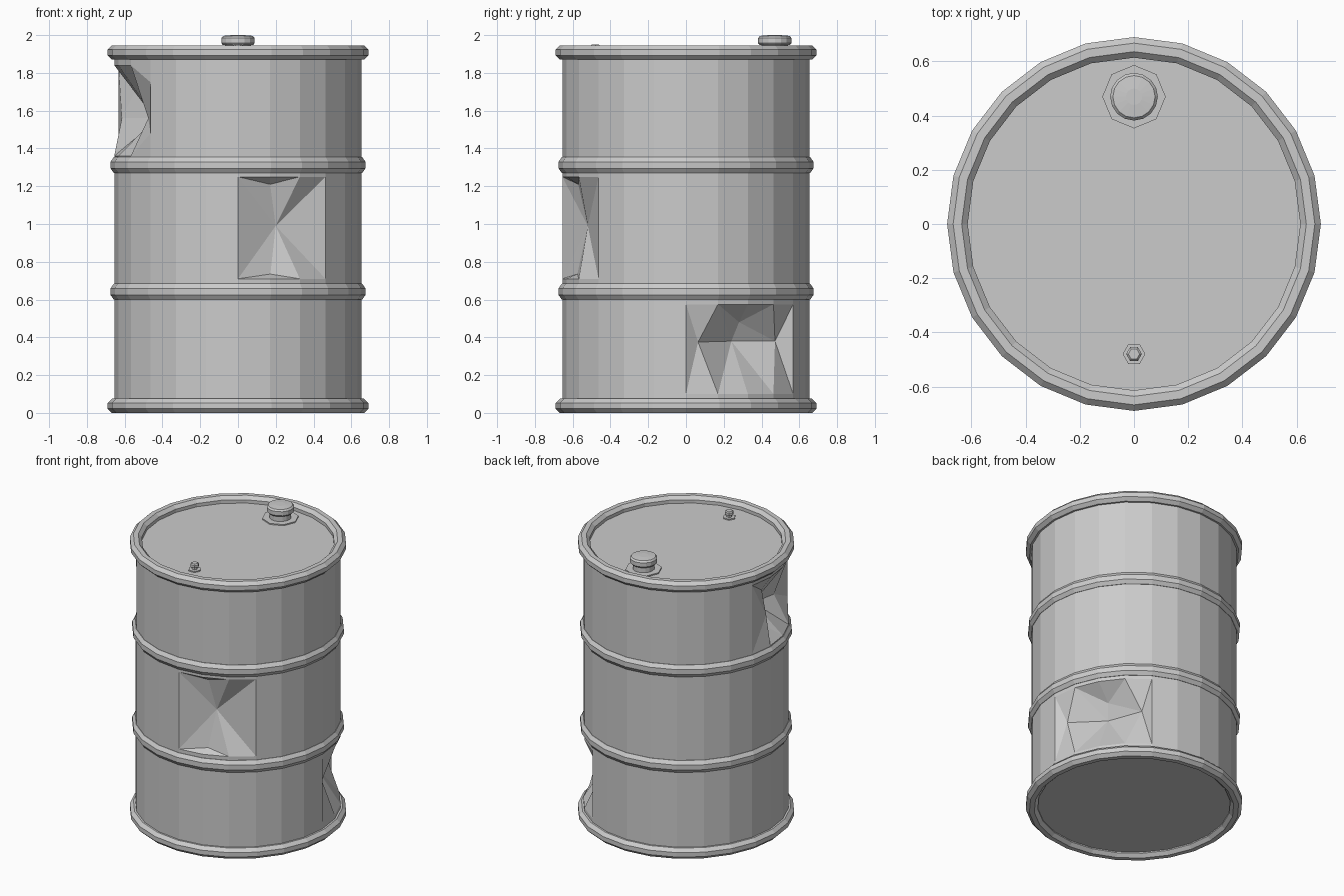
import bpy, bmesh
from math import sin, cos, pi, radians
from mathutils import Vector
from mathutils.geometry import delaunay_2d_cdt

if "Cube" in bpy.data.objects:
    bpy.data.objects.remove(bpy.data.objects["Cube"])

SIDES, R = 24, 0.655


def finish(name, bm):
    bmesh.ops.remove_doubles(bm, verts=bm.verts, dist=1e-5)
    bmesh.ops.recalc_face_normals(bm, faces=bm.faces)
    me = bpy.data.meshes.new(name)
    bm.to_mesh(me)
    bm.free()
    ob = bpy.data.objects.new(name, me)
    bpy.context.collection.objects.link(ob)
    return ob


def polar(az, r, z):
    a = radians(az)
    return Vector((r * cos(a), r * sin(a), z))


def lathe(name, profile, sides, closed=False, at=(0, 0), turn=0):
    """Spin an (r, z) profile; open profiles get end caps."""
    bm = bmesh.new()
    off = Vector((at[0], at[1], 0))
    rings = [[bm.verts.new(polar(turn + 360 * i / sides, r, z) + off) for i in range(sides)]
             for r, z in profile]
    pairs = list(zip(rings, rings[1:]))
    if closed:
        pairs.append((rings[-1], rings[0]))
    else:
        bm.faces.new(rings[0][::-1])
        bm.faces.new(rings[-1])
    for a, b in pairs:
        for i in range(sides):
            j = (i + 1) % sides
            bm.faces.new((a[i], a[j], b[j], b[i]))
    return finish(name, bm)


def hoop(name, r, z, w, h):
    prof = [(r + w * cos(pi / 8 + k * pi / 4) / cos(pi / 8),
             z + h * sin(pi / 8 + k * pi / 4) / cos(pi / 8)) for k in range(8)]
    lathe(name, [(min(max(p, r - w), r + w), q) for p, q in prof], SIDES, closed=True)


# Dents: first azimuth, z range, inner points (azimuth, radius, z)
dents = [
    (255, 0.71, 1.25, [(291, 0.557, 0.99), (286.6, 0.595, 1.21), (286.6, 0.60, 0.735)]),
    (0, 0.10, 0.575, [(30, 0.48, 0.38), (55, 0.575, 0.38), (6, 0.61, 0.375), (32, 0.53, 0.48)]),
    (165, 1.36, 1.84, [(195, 0.455, 1.56), (181, 0.615, 1.56), (186, 0.55, 1.70),
                       (187, 0.54, 1.46), (212, 0.56, 1.56),
                       (225, R, 1.75), (225, R, 1.48)]),
]

# Faceted wall with openings left for the dents
bm = bmesh.new()
rows = [0.03, 0.10, 0.575, 0.71, 1.25, 1.36, 1.84, 1.91]
for z0, z1 in zip(rows, rows[1:]):
    for i in range(SIDES):
        az = i * 15
        if any(d[1] == z0 and d[0] <= az < d[0] + 60 for d in dents):
            continue
        bm.faces.new([bm.verts.new(polar(*p)) for p in
                      ((az, R, z0), (az + 15, R, z0), (az + 15, R, z1), (az, R, z1))])
# Dented panels, triangulated in the unrolled plane
for az0, z0, z1, inner in dents:
    pts = [(az0 + 15 * k, R, z) for z in (z0, z1) for k in range(5)] + inner
    flat = [Vector((radians(a) * R, z)) for a, r, z in pts]
    _, _, tris, orig, _, _ = delaunay_2d_cdt(flat, [], [], 0, 1e-6)
    verts = [bm.verts.new(polar(*pts[o[0]])) for o in orig]
    for t in tris:
        bm.faces.new([verts[k] for k in t])
finish("drum_wall", bm)

# Lid and base
lathe("lid", [(0.64, 1.885), (0.64, 1.90)], SIDES)
lathe("base", [(0.64, 0.03), (0.64, 0.045)], SIDES)

# Rims and rolling hoops
for name, z in (("bottom_rim", 0.0375), ("top_rim", 1.9075)):
    hoop(name, 0.652, z, 0.038, 0.0375)
for name, z in (("lower_hoop", 0.642), ("upper_hoop", 1.312)):
    hoop(name, 0.645, z, 0.03, 0.042)

# Large bung with octagonal flange
lathe("bung_flange", [(0.117, 1.895), (0.117, 1.908)], 8, at=(0, 0.47))
lathe("bung_cap", [(0.07, 1.90), (0.07, 1.947), (0.08, 1.947), (0.088, 1.957),
                   (0.088, 1.985), (0.078, 1.996), (0.03, 2.0)], 16, at=(0, 0.47))

# Small vent bolt
lathe("vent_flange", [(0.042, 1.895), (0.042, 1.908)], 6, at=(0, -0.48))
lathe("vent_bolt", [(0.018, 1.90), (0.018, 1.925), (0.029, 1.925), (0.029, 1.943),
                    (0.021, 1.95)], 6, at=(0, -0.48))
